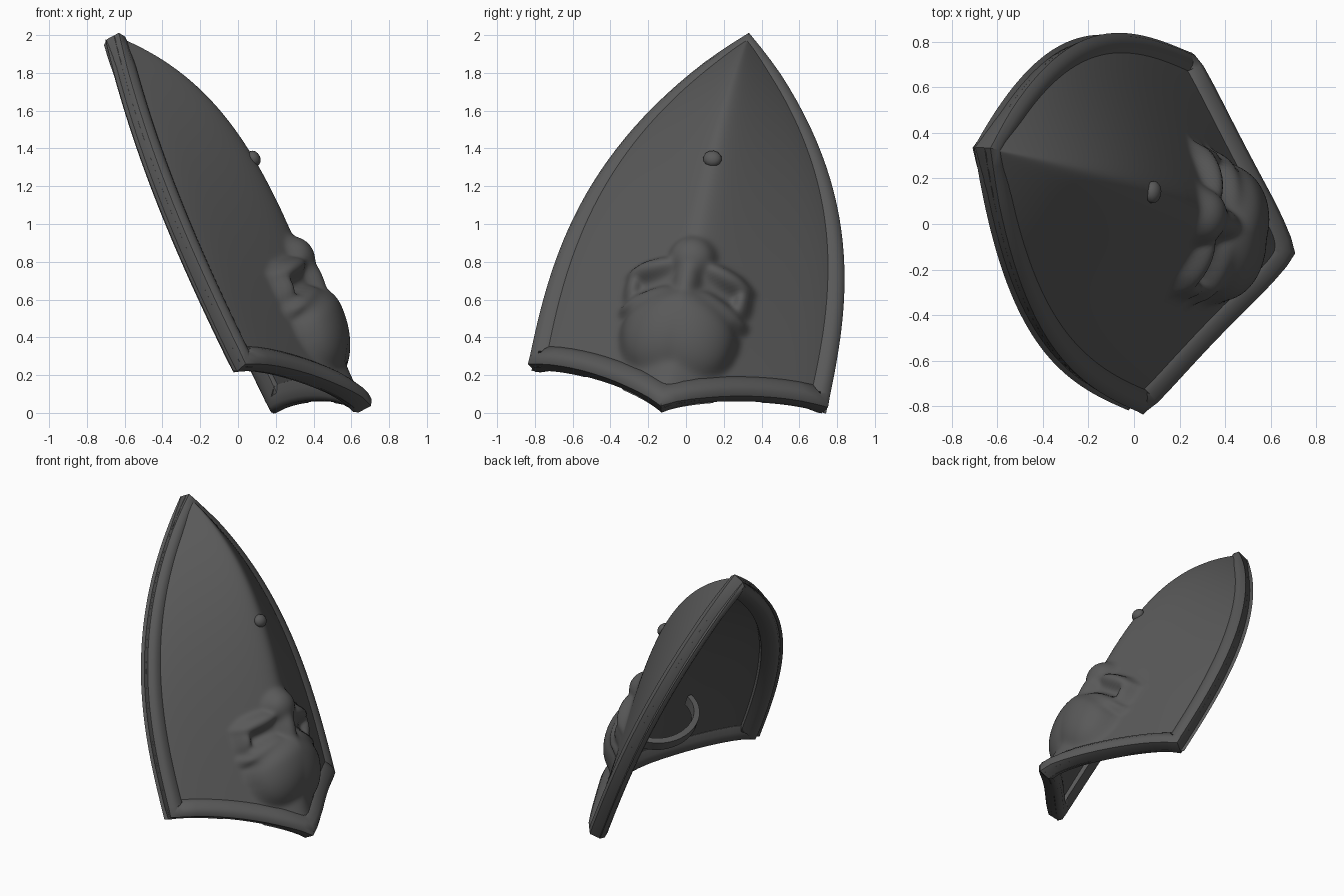
import bpy, bmesh, math
from mathutils import Vector, Matrix

if "Cube" in bpy.data.objects:
    bpy.data.objects.remove(bpy.data.objects["Cube"])

# Local frame: u across the shield, v up its axis, n out of its front
U = Vector((0.133, 0.981, -0.142)).normalized()
N = U.cross(Vector((-0.405, 0.18, 0.897))).normalized()
V = N.cross(U)
FRAME = Matrix((U, V, N)).transposed().to_4x4()
FRAME.translation = (0.145, -0.04, 0.16)
TIP = 2.04

iron = bpy.data.materials.new("dark_iron")
iron.use_nodes = True
iron.diffuse_color = (0.1, 0.1, 0.1, 1)
iron.node_tree.nodes["Principled BSDF"].inputs["Base Color"].default_value = (0.1, 0.1, 0.1, 1)


def finish(name, bm, angle=50):
    mesh = bpy.data.meshes.new(name)
    bm.to_mesh(mesh)
    bm.free()
    mesh.materials.append(iron)
    obj = bpy.data.objects.new(name, mesh)
    obj.matrix_world = FRAME
    bpy.context.collection.objects.link(obj)
    bpy.ops.object.select_all(action='DESELECT')
    obj.select_set(True)
    bpy.context.view_layer.objects.active = obj
    bpy.ops.object.shade_smooth_by_angle(angle=math.radians(angle))


def surface(t, s):
    """Point of the keeled plate; t runs across, s from bottom to tip."""
    a = abs(t)
    bottom = -0.355 * (1 - a) - 0.02 * a + 0.2 * a * (1 - a)
    v = bottom + (TIP - bottom) * s
    rise = max(v, 0) / TIP
    bow = math.sin(math.pi * rise)
    width = 0.795 * (1 - rise ** 2.7)
    edge = -0.03 + 0.055 * rise ** 2 - 0.02 * bow
    ridge = 0.025 + 0.405 * (1 - rise ** 4.6) + 0.03 * bow
    fold = 1 - (math.sqrt(a * a + 0.01) - 0.1) / 0.905
    return Vector((t * width, v, edge + (ridge - edge) * (0.95 * fold + 0.05 * (1 - a ** 10))))


def dome(du, dv, radius_u, radius_v, base, height):
    q = (du / radius_u) ** 2 + (dv / radius_v) ** 2
    return base + height * math.sqrt(1 - q) if q < 1 else -1


def relief(p):
    """Height of the face at a point, never below the plate."""
    a, v = abs(p.x), p.y
    cheek = v - 0.22 + 0.3 * a
    out = a - 0.19
    return max(
        p.z,
        dome(a, cheek, 0.31, 0.19 if cheek > 0 else 0.35, 0.3, 0.235),         # muzzle
        dome(a, v - 0.54, 0.125, 0.12, 0.41, 0.11),                            # knob
        dome(a, v - 0.4, 0.07, 0.2, 0.42, 0.09),                               # bridge
        dome(out, v - 0.465 + 0.2 * out, 0.15, 0.06, 0.36 - 0.4 * out, 0.09),  # brow
        dome(out, v - 0.28 + 0.35 * out, 0.15, 0.06, 0.37 - 0.4 * out, 0.08),  # lid
        dome(a - 0.29, v - 0.37, 0.05, 0.11, 0.28, 0.09))                      # temple


def sheet(name, cols, rows, change):
    bm = bmesh.new()
    grid = []
    for j in range(rows + 1):
        points = [surface(2 * i / cols - 1, j / rows) for i in range(cols + 1)]
        grid.append([bm.verts.new((p.x, p.y, change(p))) for p in points])
    for low, high in zip(grid, grid[1:]):
        for i in range(cols):
            bm.faces.new((low[i], low[i + 1], high[i + 1], high[i]))
    region = [v for v in bm.verts if abs(v.co.x) < 0.45 and -0.2 < v.co.y < 0.78]
    for _ in range(4):
        bmesh.ops.smooth_vert(bm, verts=region, factor=0.5,
                              use_axis_x=True, use_axis_y=True, use_axis_z=True)
    bmesh.ops.remove_doubles(bm, verts=bm.verts, dist=0.0005)
    if name == "back_plate":
        bmesh.ops.reverse_faces(bm, faces=bm.faces)
    finish(name, bm, 70)


# Front plate with the face raised from it, and plain back plate
sheet("front_plate", 120, 150, relief)
sheet("back_plate", 40, 50, lambda p: p.z - 0.05)

# Rim: rounded band swept round the outline with mitred corners
path = [surface(2 * i / 24 - 1, 0) for i in range(25)]
path += [surface(1, j / 30) for j in range(1, 31)]
path += [surface(-1, j / 30) for j in range(29, 0, -1)]
PROFILE = [(0, -0.045), (0.015, -0.07), (0.045, -0.075), (0.09, -0.06), (0.13, -0.035),
           (0.13, 0), (0.095, 0.03), (0.06, 0.048), (0.025, 0.05), (0, 0.03)]
bm = bmesh.new()
rings = []
for i, p in enumerate(path):
    before = (p - path[i - 1]).normalized()
    after = (path[(i + 1) % len(path)] - p).normalized()
    tangent = (before + after).normalized()
    normal = Vector((0.42 * max(-1, min(1, p.x * 5)), 0.05, 0.9))
    normal = (normal - tangent * normal.dot(tangent)).normalized()
    inward = normal.cross(tangent) * min(1.8, 1 / max(0.3, tangent.dot(after)))
    rings.append([bm.verts.new(p + inward * d + normal * h) for d, h in PROFILE])
for i, ring in enumerate(rings):
    following = rings[(i + 1) % len(rings)]
    for k in range(len(PROFILE)):
        m = (k + 1) % len(PROFILE)
        bm.faces.new((ring[k], ring[m], following[m], following[k]))
bmesh.ops.recalc_face_normals(bm, faces=bm.faces)
finish("shield_rim", bm)

# Stud on the ridge
bm = bmesh.new()
bmesh.ops.create_uvsphere(bm, u_segments=12, v_segments=8, radius=1, matrix=(
    Matrix.Translation((0, 1.12, 0.432)) @ Matrix.Diagonal((0.05, 0.045, 0.035, 1))))
finish("ridge_stud", bm)

# Arm strap: flat band arching behind the plate
bm = bmesh.new()
rows = []
STEPS = 20
for i in range(STEPS + 1):
    a = math.pi * i / STEPS
    rows.append([bm.verts.new((-r * math.cos(a), 0.4 + h, 0.24 - (r - 0.07) * math.sin(a)))
                 for r, h in ((0.3, -0.035), (0.3, 0.035), (0.26, 0.04), (0.26, -0.04))])
for low, high in zip(rows, rows[1:]):
    for k in range(4):
        m = (k + 1) % 4
        bm.faces.new((low[k], low[m], high[m], high[k]))
bm.faces.new(rows[0])
bm.faces.new(rows[-1])
bmesh.ops.recalc_face_normals(bm, faces=bm.faces)
finish("arm_strap", bm)
